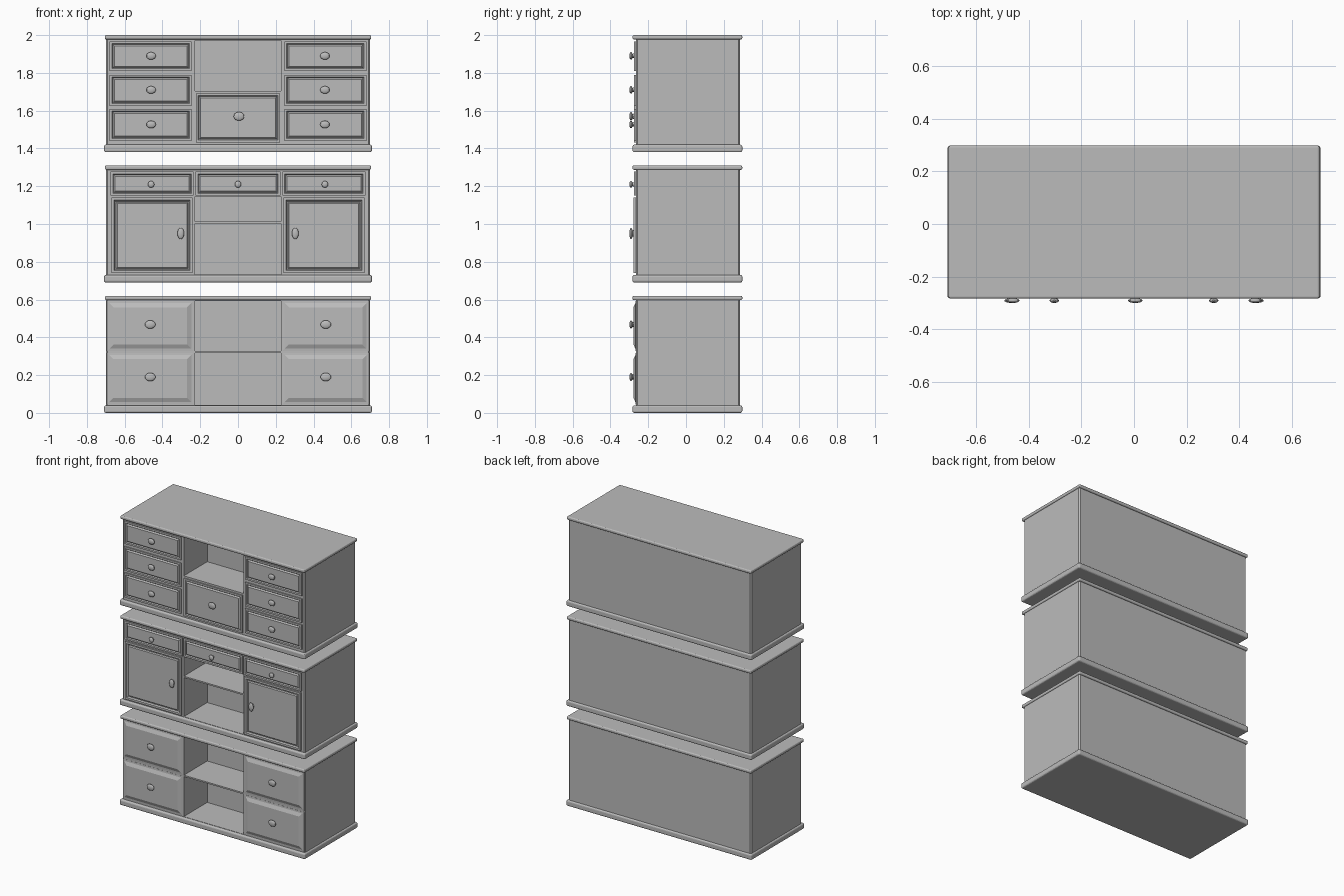
import bpy, bmesh
from mathutils import Matrix, Vector

cube = bpy.data.objects.get("Cube")
if cube:
    bpy.data.objects.remove(cube, do_unlink=True)

GREY = (0.5, 0.5, 0.5, 1.0)
mat = bpy.data.materials.new("plain grey")
mat.use_nodes = True
mat.diffuse_color = GREY
mat.node_tree.nodes["Principled BSDF"].inputs["Base Color"].default_value = GREY

FACE = -0.266   # front plane of the carcass


def finish(name, bm, smooth=False):
    bmesh.ops.recalc_face_normals(bm, faces=bm.faces)
    mesh = bpy.data.meshes.new(name)
    for f in bm.faces:
        f.smooth = smooth
    bm.to_mesh(mesh)
    bm.free()
    mesh.materials.append(mat)
    obj = bpy.data.objects.new(name, mesh)
    bpy.context.collection.objects.link(obj)
    return obj


def box_bm(lo, hi):
    lo, hi = Vector(lo), Vector(hi)
    bm = bmesh.new()
    bmesh.ops.create_cube(bm, size=1, matrix=Matrix.Translation((lo + hi) / 2)
                          @ Matrix.Diagonal((hi - lo).to_4d()))
    bm.normal_update()
    return bm


def slab(name, half_x, z0, z1, radius):
    """Board with rounded edges all round."""
    bm = box_bm((-half_x, -0.283, z0), (half_x, 0.298, z1))
    bmesh.ops.bevel(bm, geom=bm.edges[:], offset=radius, segments=3,
                    profile=0.5, affect='EDGES')
    return finish(name, bm)


def carcass(name, z, niches):
    """Solid body with open niches cut into its middle."""
    bm = box_bm((-0.698, FACE, z + 0.02), (0.698, 0.287, z + 0.605))
    posts = [e for e in bm.edges
             if abs(e.verts[0].co.z - e.verts[1].co.z) > 0.1]
    bmesh.ops.bevel(bm, geom=posts, offset=0.008, segments=1, affect='EDGES')
    body = finish(name, bm)
    for i, (z0, z1) in enumerate(niches):
        cutter = finish("niche_cutter", box_bm((-0.228, -0.4, z + z0),
                                               (0.228, -0.01, z + z1)))
        cutter.hide_render = True
        mod = body.modifiers.new("niche", 'BOOLEAN')
        mod.operation, mod.solver, mod.object = 'DIFFERENCE', 'EXACT', cutter
        bpy.context.view_layer.objects.active = body
        bpy.ops.object.modifier_apply(modifier=mod.name)
        bpy.data.objects.remove(cutter, do_unlink=True)


def panel(name, cx, width, z0, z1, front, steps):
    """Drawer or door front, moulded by stepped insets."""
    bm = box_bm((cx - width / 2, front, z0), (cx + width / 2, -0.25, z1))
    face = min(bm.faces, key=lambda f: f.calc_center_median().y)
    for inset, depth in steps:
        bmesh.ops.inset_region(bm, faces=[face], thickness=inset,
                               depth=depth, use_even_offset=True)
    return finish(name, bm)


def knob(name, cx, z, width, height):
    """Oval cap on a short stem."""
    bm = bmesh.new()
    bmesh.ops.create_uvsphere(
        bm, u_segments=16, v_segments=10, radius=1,
        matrix=Matrix.Translation((cx, -0.291, z))
        @ Matrix.Diagonal((width / 2, 0.009, height / 2, 1)))
    bmesh.ops.create_cone(
        bm, cap_ends=True, segments=12, radius1=0.5, radius2=0.35, depth=1,
        matrix=Matrix.Translation((cx, -0.277, z))
        @ Matrix.Diagonal((width * 0.7, 0.022, height * 0.7, 1))
        @ Matrix.Rotation(1.5708, 4, 'X'))
    obj = finish(name, bm, True)
    bpy.context.view_layer.objects.active = obj
    obj.select_set(True)
    bpy.ops.object.shade_smooth_by_angle()
    obj.select_set(False)


# Mouldings: (inset, depth) steps from the rim inward
RAISED = [(0.012, 0.001), (0.022, 0.010)]
FRAMED = [(0.012, 0.0), (0.005, -0.006), (0.008, 0.008)]
DOOR = [(0.014, 0.0), (0.006, -0.009), (0.005, 0.0), (0.006, 0.006)]

# Three separate cabinets, one above the other
BASES = {"lower": 0.0, "middle": 0.69, "upper": 1.38}
NICHES = {"lower": [(0.042, 0.318), (0.328, 0.592)],
          "middle": [(0.042, 0.312), (0.322, 0.455)],
          "upper": [(0.325, 0.592)]}
for level, z in BASES.items():
    slab(level + "_plinth", 0.709, z, z + 0.04, 0.010)
    slab(level + "_top", 0.705, z + 0.597, z + 0.62, 0.008)
    carcass(level + "_body", z, NICHES[level])

for side, s in (("left", 1), ("right", -1)):
    # Lower cabinet: two deep drawers on each side
    for i, (z0, z1) in enumerate([(0.045, 0.318), (0.328, 0.593)]):
        panel(f"lower_drawer_{side}_{i}", s * 0.464, 0.458, z0, z1,
              -0.267, RAISED)
        knob(f"lower_knob_{side}_{i}", s * 0.465, (0.19, 0.468)[i], 0.056, 0.044)
    # Middle cabinet: a door below a shallow drawer
    panel(f"door_{side}", s * 0.455, 0.43, 0.74, 1.14, -0.278, DOOR)
    knob(f"door_knob_{side}", s * 0.303, 0.95, 0.036, 0.060)
    panel(f"middle_drawer_{side}", s * 0.455, 0.44, 1.15, 1.277, -0.274, FRAMED)
    knob(f"middle_knob_{side}", s * 0.46, 1.21, 0.034, 0.036)
    # Upper cabinet: three small drawers on each side
    for i, (z0, z1) in enumerate([(1.44, 1.61), (1.625, 1.79), (1.81, 1.967)]):
        panel(f"upper_drawer_{side}_{i}", s * 0.462, 0.434, z0, z1,
              -0.274, FRAMED)
        knob(f"upper_knob_{side}_{i}", s * 0.46, (1.527, 1.71, 1.89)[i],
             0.050, 0.040)

# Centre drawers
panel("middle_drawer_centre", 0, 0.45, 1.15, 1.277, -0.274, FRAMED)
knob("middle_knob_centre", 0, 1.21, 0.034, 0.036)
panel("upper_drawer_centre", 0, 0.446, 1.432, 1.692, -0.274, FRAMED)
knob("upper_knob_centre", 0.005, 1.57, 0.056, 0.046)
